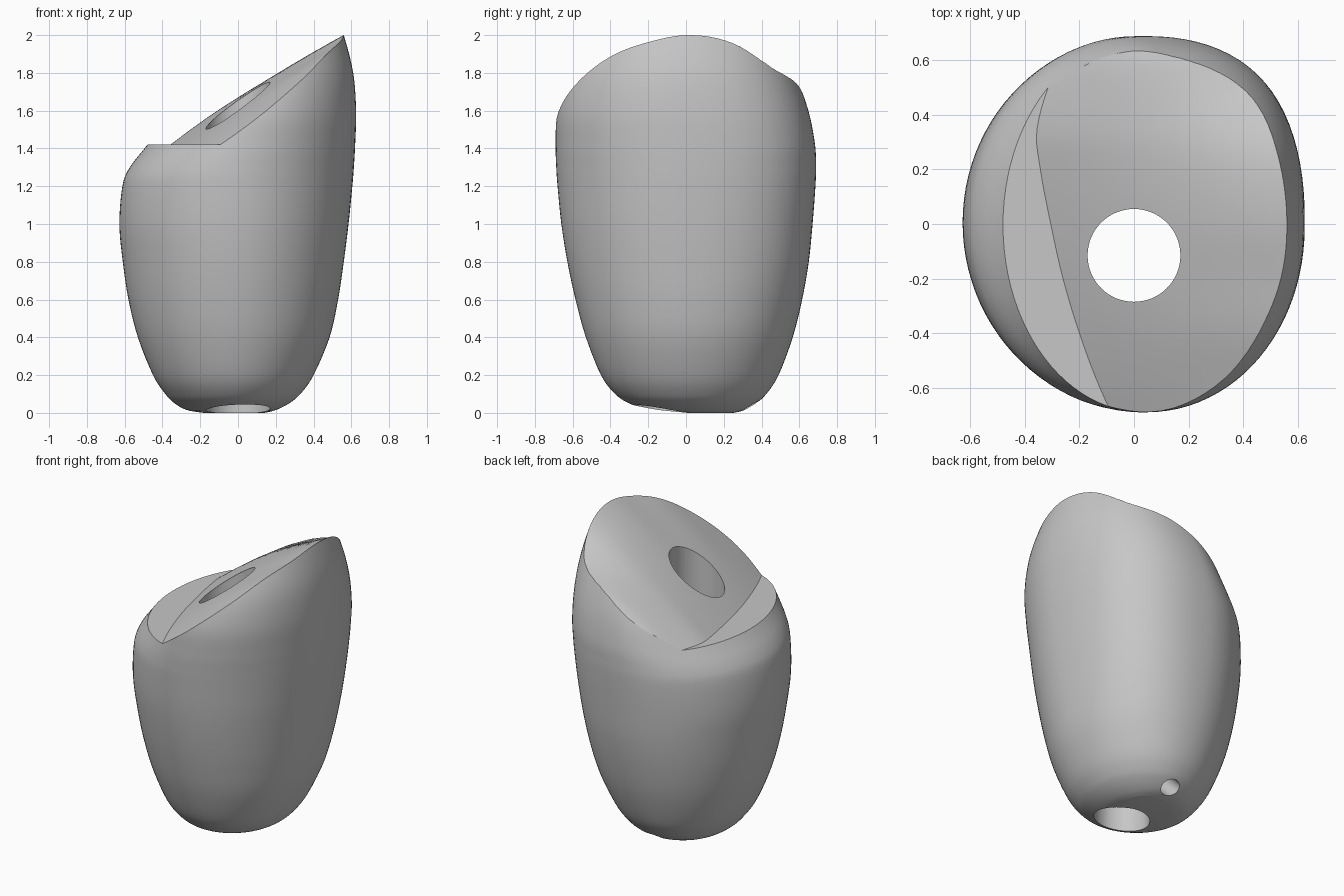
import bpy
import bmesh
from math import cos, sin, pi, tau, radians
from mathutils import Matrix, Vector

cube = bpy.data.objects.get("Cube")
if cube:
    bpy.data.objects.remove(cube, do_unlink=True)

stone = bpy.data.materials.new("neutral grey")
stone.use_nodes = True
GREY = (0.57, 0.57, 0.57, 1)
stone.diffuse_color = GREY
stone.node_tree.nodes["Principled BSDF"].inputs["Base Color"].default_value = GREY


def spline(rows, steps):
    """Smooth rows of values through the given key rows."""
    ends = [rows[0]] + rows + [rows[-1]]
    out = []
    for a, b, c, d in zip(ends, ends[1:], ends[2:], ends[3:]):
        for i in range(steps):
            t = i / steps
            out.append([q + t / 2 * (r - p + t * (2*p - 5*q + 4*r - s + t * (3*(q - r) + s - p)))
                        for p, q, r, s in zip(a, b, c, d)])
    return out + [rows[-1]]


def add_object(name, bm):
    bmesh.ops.recalc_face_normals(bm, faces=bm.faces)
    mesh = bpy.data.meshes.new(name)
    bm.to_mesh(mesh)
    bm.free()
    mesh.materials.append(stone)
    obj = bpy.data.objects.new(name, mesh)
    bpy.context.collection.objects.link(obj)
    return obj


def loft(name, loops):
    """Skin a row of closed loops and cap both ends."""
    bm = bmesh.new()
    rings = [[bm.verts.new(p) for p in loop] for loop in loops]
    for low, high in zip(rings, rings[1:]):
        for i in range(len(low)):
            j = (i + 1) % len(low)
            bm.faces.new((low[i], low[j], high[j], high[i]))
    bm.faces.new(rings[0])
    bm.faces.new(rings[-1])
    return add_object(name, bm)


def rod(name, radius, start, end):
    """Round bar between two points."""
    start, axis = Vector(start), Vector(end) - Vector(start)
    turn = axis.to_track_quat("Z", "Y").to_matrix().to_4x4()
    bm = bmesh.new()
    bmesh.ops.create_cone(bm, cap_ends=True, segments=64, radius1=radius, radius2=radius,
                          depth=axis.length, matrix=Matrix.Translation(start + axis / 2) @ turn)
    return add_object(name, bm)


def egg(z, low_x, high_x, front, back, sides=96):
    """Egg-shaped section, fuller towards the back left."""
    cx, cy = (low_x + high_x) / 4, (front + back) / 2
    swell = .035 * sin(pi * (max(z, 0) / 2.1) ** 1.3)
    points = []
    for i in range(sides):
        c, s = cos(tau * i / sides), sin(tau * i / sides)
        reach = high_x - cx if c > 0 else cx - low_x
        extra = swell * (2 * c * s) ** 1.5 if c > 0 and s > 0 else 0
        points.append((cx + reach * c + extra, cy + (back - front) / 2 * s + extra, z))
    return points


# Rounded body: height, limits along x, limits along y
SECTIONS = [
    [0, -.18, .14, -.02, .25],
    [.015, -.27, .2, -.19, .31],
    [.05, -.335, .27, -.3, .37],
    [.1, -.385, .33, -.375, .425],
    [.2, -.45, .4, -.45, .49],
    [.4, -.53, .485, -.53, .565],
    [.6, -.58, .53, -.585, .615],
    [.8, -.61, .56, -.628, .65],
    [1, -.628, .585, -.66, .67],
    [1.2, -.612, .605, -.68, .685],
    [1.3, -.573, .613, -.687, .688],
    [1.42, -.48, .62, -.69, .683],
    [1.6, -.35, .625, -.68, .648],
    [1.8, -.15, .61, -.61, .575],
    [2, .1, .56, -.48, .48],
    [2.1, .22, .52, -.4, .4],
]
body = loft("body", [egg(*row) for row in spline(SECTIONS, 5)])

# Cutter for the domed slope and the flat ledge: y, crease x, steepness, bulge
CREASE = [[-.8, -.03, .66, .14], [-.6, -.125, .66, .14], [-.4, -.2, .68, .14],
          [-.2, -.26, .67, .14], [0, -.305, .67, .14], [.2, -.343, .63, .17],
          [.35, -.355, .56, .27], [.54, -.3, .43, .57], [.64, -.24, .39, .65],
          [.8, -.1, .35, .65]]
LEDGE, TOP = 1.42, 2.6
slices = []
for y, x, steep, bulge in spline(CREASE, 5):
    slope = [(x + u, y, LEDGE + u * (steep + bulge * (.87 - u)))
             for u in (i / 10 for i in range(13))]
    slices.append([(x - .9, y, LEDGE), *slope, (x + 1.2, y, TOP), (x - .9, y, TOP)])
top_cutter = loft("top_cutter", slices)

# Cutters for the upright bore and the small drain channel at the back
bore_cutter = rod("bore_cutter", .17, (0, -.115, -1), (0, -.115, 3))
channel_cutter = rod("channel_cutter", .058, (0, .5, -.12), (0, -.05, .43))

bpy.context.view_layer.objects.active = body
for cutter in (top_cutter, bore_cutter, channel_cutter):
    cutter.hide_render = True
    mod = body.modifiers.new("cut", "BOOLEAN")
    mod.operation = "DIFFERENCE"
    mod.solver = "EXACT"
    mod.object = cutter
    bpy.ops.object.modifier_apply(modifier=mod.name)
    bpy.data.objects.remove(cutter, do_unlink=True)

# Smooth surfaces with crisp rims
bpy.ops.object.select_all(action="DESELECT")
body.select_set(True)
bpy.ops.object.shade_smooth_by_angle(angle=radians(22))
